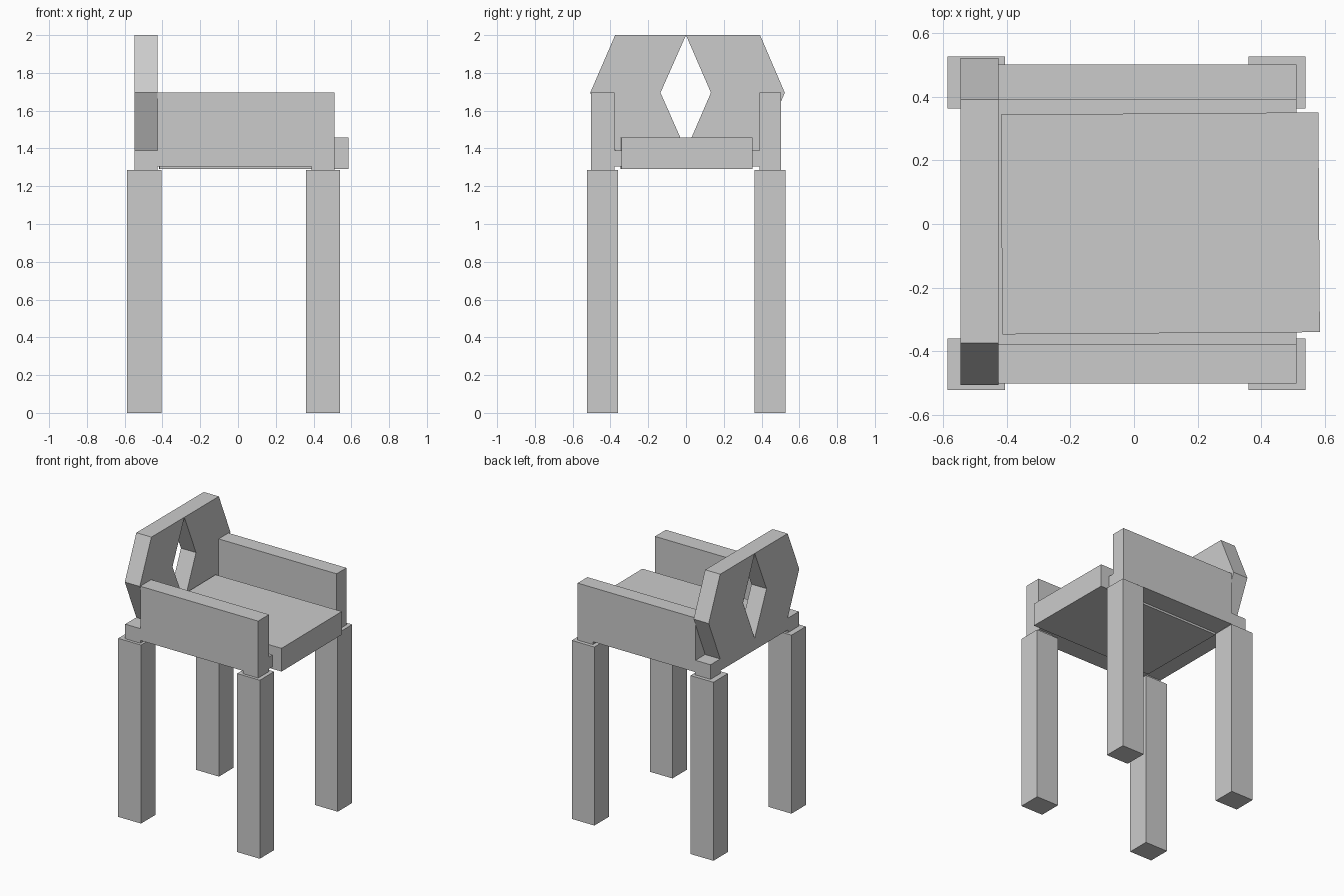
import bpy, bmesh
from math import radians

if "Cube" in bpy.data.objects:
    bpy.data.objects.remove(bpy.data.objects["Cube"])


def prism(name, outline, x0, x1):
    """Extrude a (y, z) outline along x from x0 to x1."""
    bm = bmesh.new()
    face = bm.faces.new([bm.verts.new((x0, y, z)) for y, z in outline])
    ext = bmesh.ops.extrude_face_region(bm, geom=[face])
    verts = [g for g in ext["geom"] if isinstance(g, bmesh.types.BMVert)]
    bmesh.ops.translate(bm, vec=(x1 - x0, 0, 0), verts=verts)
    bmesh.ops.recalc_face_normals(bm, faces=bm.faces)
    mesh = bpy.data.meshes.new(name)
    bm.to_mesh(mesh)
    bm.free()
    ob = bpy.data.objects.new(name, mesh)
    bpy.context.collection.objects.link(ob)
    return ob


def box(name, x, y, z):
    """Box spanning the given (min, max) ranges."""
    return prism(name, [(y[0], z[0]), (y[1], z[0]), (y[1], z[1]), (y[0], z[1])], *x)


# Thin frame plate under the arms and backrest
box("seat_frame", (-0.547, 0.512), (-0.502, 0.502), (1.305, 1.39))

# Legs, each with a small mounting block between leg and frame
legs = [("back", (-0.588, -0.406), (-0.547, -0.425)),
        ("front", (0.36, 0.54), (0.39, 0.512))]
sides = [("right", (-0.523, -0.36), (-0.502, -0.378)),
         ("left", (0.363, 0.528), (0.39, 0.502))]
for end, leg_x, block_x in legs:
    for side, leg_y, block_y in sides:
        box(f"{end}_{side}_leg", leg_x, leg_y, (0, 1.285))
        box(f"{end}_{side}_leg_block", block_x, block_y, (1.283, 1.305))

# Armrests
for side, _, arm_y in sides:
    box(f"{side}_armrest", (-0.427, 0.512), arm_y, (1.39, 1.695))

# Backrest: two bent panels meeting around a diamond opening
for side, outer, corner, inner in (("right", -0.507, -0.375, -0.135),
                                   ("left", 0.523, 0.392, 0.132)):
    prism(f"{side}_backrest",
          [(0, 2.0), (corner, 2.0), (outer, 1.695),
           (corner, 1.39), (0, 1.39), (inner, 1.695)], -0.547, -0.427)

# Seat cushion, set very slightly askew
seat = box("seat_cushion", (-0.5, 0.5), (-0.346, 0.346), (1.29, 1.457))
seat.location = (0.083, 0.002, 0)
seat.rotation_euler.z = radians(0.4)
